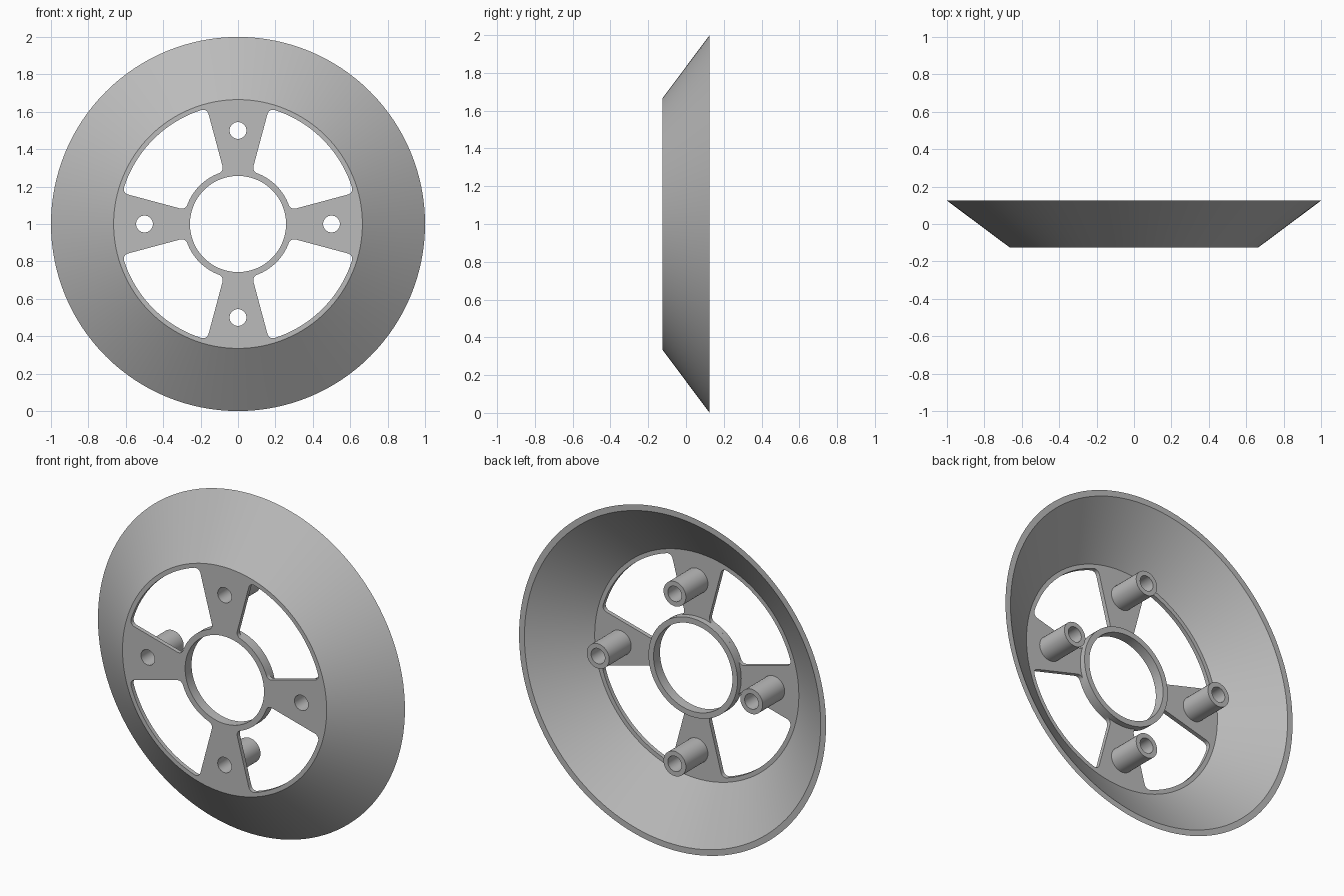
import bpy, bmesh
from math import sin, cos, pi, radians, asin
from mathutils import Matrix, Vector

cube = bpy.data.objects.get("Cube")
if cube:
    bpy.data.objects.remove(cube, do_unlink=True)

CENTRE = Vector((0, 0, 1))
FRONT, PLATE_BACK, REAR = -0.125, -0.1, 0.125
PLATE_R, HUB_HOLE, HUB_R = 0.665, 0.257, 0.29
WINDOW_R, FILLET, SPOKE = 0.64, 0.03, radians(15)
BOLT_CIRCLE, BOLT_R, BOSS_R, BOSS_END = 0.5, 0.045, 0.073, 0.105

grey = bpy.data.materials.new("plain grey")
grey.use_nodes = True
grey.diffuse_color = (0.5, 0.5, 0.5, 1)
grey.node_tree.nodes["Principled BSDF"].inputs["Base Color"].default_value = (0.5, 0.5, 0.5, 1)


def finish(obj):
    """Assign the material and shade smooth with sharp edges."""
    if not obj.data.materials:
        obj.data.materials.append(grey)
    bpy.ops.object.select_all(action='DESELECT')
    obj.select_set(True)
    bpy.context.view_layer.objects.active = obj
    bpy.ops.object.shade_smooth_by_angle(angle=radians(30))


def lathe(name, profile, location, steps):
    """Spin a closed (radius, y) profile around the y axis."""
    bm = bmesh.new()
    verts = [bm.verts.new((r, y, 0)) for r, y in profile]
    edges = [bm.edges.new((a, b)) for a, b in zip(verts, verts[1:] + verts[:1])]
    bmesh.ops.spin(bm, geom=verts + edges, cent=(0, 0, 0), axis=(0, 1, 0),
                   angle=2 * pi, steps=steps)
    bmesh.ops.remove_doubles(bm, verts=bm.verts, dist=1e-5)
    bmesh.ops.recalc_face_normals(bm, faces=bm.faces)
    mesh = bpy.data.meshes.new(name)
    bm.to_mesh(mesh)
    bm.free()
    obj = bpy.data.objects.new(name, mesh)
    obj.location = location
    bpy.context.collection.objects.link(obj)
    finish(obj)


def arc(cx, cy, r, start, end, n):
    angles = [start + (end - start) * i / n for i in range(n + 1)]
    return [(cx + r * cos(a), cy + r * sin(a)) for a in angles]


def circle(cx, cy, r, n):
    return arc(cx, cy, r, 0, 2 * pi, n)[:-1]


def window():
    """Rounded opening between two spokes, mirrored about its diagonal."""
    r_in, r_out = HUB_R + FILLET, WINDOW_R - FILLET
    a_in = SPOKE + asin(FILLET / r_in)
    a_out = SPOKE + asin(FILLET / r_out)
    half = arc(0, 0, HUB_R, pi / 4, a_in, 8)
    half += arc(r_in * cos(a_in), r_in * sin(a_in), FILLET, a_in + pi, SPOKE + 1.5 * pi, 8)
    half += arc(r_out * cos(a_out), r_out * sin(a_out), FILLET, SPOKE - pi / 2, a_out, 8)
    half += arc(0, 0, WINDOW_R, a_out, pi / 4, 14)
    loop = half + [(y, x) for x, y in reversed(half)]
    return [p for i, p in enumerate(loop)
            if (Vector(p) - Vector(loop[i - 1])).length > 1e-5]


# Spoked plate: a filled outline with windows, hub hole and bolt holes
loops = [circle(0, 0, PLATE_R, 128), circle(0, 0, HUB_HOLE, 96)]
bolts = []
opening = window()
for k in range(4):
    c, s = round(cos(k * pi / 2)), round(sin(k * pi / 2))
    loops.append([(x * c - y * s, x * s + y * c) for x, y in opening])
    bolts.append((BOLT_CIRCLE * c, BOLT_CIRCLE * s))
    loops.append(circle(*bolts[-1], BOLT_R, 32))

curve = bpy.data.curves.new("spoked_plate", 'CURVE')
curve.dimensions = '2D'
curve.fill_mode = 'BOTH'
curve.extrude = (PLATE_BACK - FRONT) / 2
for points in loops:
    spline = curve.splines.new('POLY')
    spline.points.add(len(points) - 1)
    for point, (x, y) in zip(spline.points, points):
        point.co = (x, y, 0, 1)
    spline.use_cyclic_u = True
plate = bpy.data.objects.new("spoked_plate", curve)
bpy.context.collection.objects.link(plate)
bpy.ops.object.select_all(action='DESELECT')
plate.select_set(True)
bpy.context.view_layer.objects.active = plate
bpy.ops.object.convert(target='MESH')
plate = bpy.context.view_layer.objects.active
plate.name = "spoked_plate"
bm = bmesh.new()
bm.from_mesh(plate.data)
bmesh.ops.remove_doubles(bm, verts=bm.verts, dist=1e-5)
bmesh.ops.transform(bm, matrix=Matrix.Rotation(pi / 2, 4, 'X'), verts=bm.verts)
bmesh.ops.recalc_face_normals(bm, faces=bm.faces)
bm.to_mesh(plate.data)
bm.free()
plate.location = CENTRE + Vector((0, (FRONT + PLATE_BACK) / 2, 0))
finish(plate)

# Flared conical rim
lathe("conical_rim", [(PLATE_R, FRONT), (1, REAR), (0.965, REAR), (PLATE_R, PLATE_BACK)],
      CENTRE, 128)

# Short collar behind the hub hole
lathe("hub_collar", [(HUB_HOLE, PLATE_BACK), (HUB_R, PLATE_BACK),
                     (HUB_R, -0.065), (HUB_HOLE, -0.065)], CENTRE, 96)

# Hollow mounting bosses behind the spokes
for i, (x, z) in enumerate(bolts):
    lathe(f"mounting_boss_{i + 1}", [(BOLT_R, PLATE_BACK), (BOSS_R, PLATE_BACK),
                                     (BOSS_R, BOSS_END), (BOLT_R, BOSS_END)],
          CENTRE + Vector((x, 0, z)), 32)
